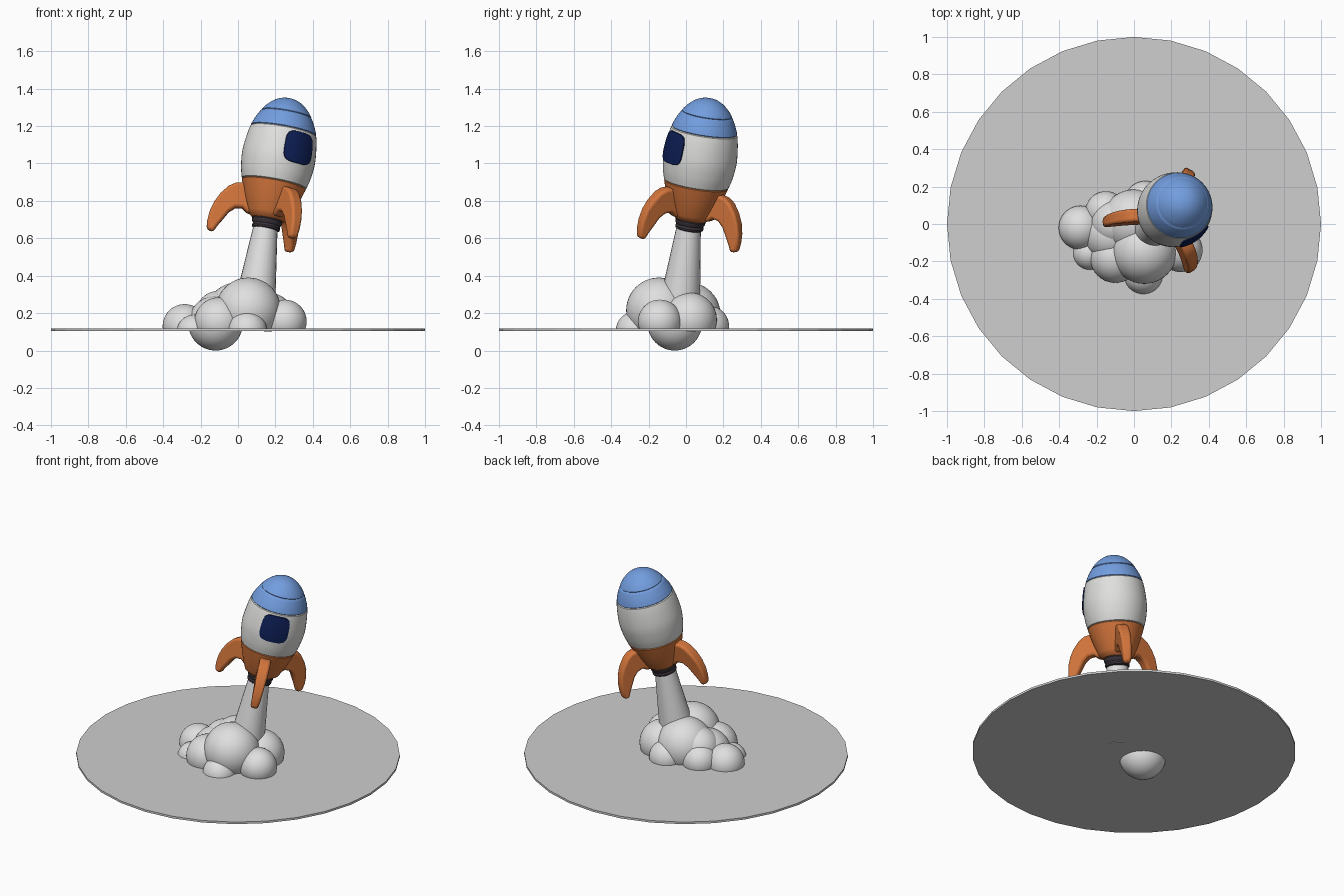
import bpy, bmesh, math
from mathutils import Matrix, Vector

if "Cube" in bpy.data.objects:
    bpy.data.objects.remove(bpy.data.objects["Cube"])


def material(name, rgb):
    m = bpy.data.materials.new(name)
    m.diffuse_color = (*rgb, 1)
    m.use_nodes = True
    m.node_tree.nodes["Principled BSDF"].inputs["Base Color"].default_value = m.diffuse_color
    return m


WHITE = material("hull_white", (0.74, 0.74, 0.73))
BLUE = material("nose_blue", (0.17, 0.34, 0.74))
ORANGE = material("fin_orange", (0.66, 0.18, 0.045))
DARK = material("nozzle_dark", (0.045, 0.035, 0.045))
NAVY = material("window_navy", (0.004, 0.013, 0.09))
SMOKE = material("smoke_white", (0.74, 0.74, 0.74))
GREY = material("base_grey", (0.62, 0.62, 0.62))

# Tilted rocket frame: origin at the nozzle, local z along the rocket
zax = Vector((0.18, 0.155, 1)).normalized()
yax = zax.cross(Vector((1, 0, 0))).normalized()
xax = yax.cross(zax)
FRAME = Matrix((xax, yax, zax)).transposed().to_4x4()
FRAME.translation = (0.152, 0.02, 0.67)


def finish(name, bm, mats, matrix=Matrix(), angle=35):
    bmesh.ops.recalc_face_normals(bm, faces=bm.faces[:])
    mesh = bpy.data.meshes.new(name)
    bm.to_mesh(mesh)
    bm.free()
    for m in mats:
        mesh.materials.append(m)
    ob = bpy.data.objects.new(name, mesh)
    bpy.context.collection.objects.link(ob)
    ob.matrix_world = matrix
    bpy.ops.object.select_all(action='DESELECT')
    ob.select_set(True)
    bpy.context.view_layer.objects.active = ob
    bpy.ops.object.shade_smooth_by_angle(angle=math.radians(angle))
    return ob


def lathe(profile, sides=48):
    """Spin (radius, height) points round z."""
    bm = bmesh.new()
    vs = [bm.verts.new((r, 0, h)) for r, h in profile]
    es = [bm.edges.new(p) for p in zip(vs, vs[1:])]
    bmesh.ops.spin(bm, geom=vs + es, axis=(0, 0, 1), cent=(0, 0, 0),
                   angle=math.tau, steps=sides)
    bmesh.ops.remove_doubles(bm, verts=bm.verts[:], dist=0.0005)
    return bm


def curve(pts, steps=5):
    """Smooth curve through the inner points of a list."""
    pts = [Vector(p) for p in pts]
    out = []
    for a, b, c, d in zip(pts, pts[1:], pts[2:], pts[3:]):
        for i in range(steps):
            t = i / steps
            out.append(0.5 * (2 * b + (c - a) * t + (2 * a - 5 * b + 4 * c - d) * t * t
                              + (3 * b - a - 3 * c + d) * t ** 3))
    return out + [pts[-2]]


# Hull: orange tail, white cabin, blue nose, with fine seam grooves
hull = curve([(0.08, 0.0), (0.108, 0.05), (0.142, 0.13), (0.174, 0.228), (0.191, 0.30),
              (0.197, 0.39), (0.178, 0.52), (0.137, 0.61), (0.095, 0.66), (0.05, 0.688),
              (0, 0.697), (-0.05, 0.688)])


def hull_radius(h):
    for a, b in zip(hull, hull[1:]):
        if a.y <= h <= b.y:
            return a.x + (b.x - a.x) * (h - a.y) / (b.y - a.y)
    return 0


SEAMS = (0.228, 0.52, 0.61)
profile = [(p.x, p.y) for p in hull if all(abs(p.y - s) > 0.005 for s in SEAMS)]
for s in SEAMS:
    profile += [(hull_radius(s - 0.004), s - 0.004), (hull_radius(s) - 0.005, s),
                (hull_radius(s + 0.004), s + 0.004)]
profile = [(0, 0.03), (0.085, 0.032)] + sorted(profile, key=lambda p: p[1])
bm = lathe(profile)
for f in bm.faces:
    h = f.calc_center_median().z
    f.material_index = 0 if h < SEAMS[0] else 1 if h < SEAMS[1] else 2
finish("rocket_hull", bm, [ORANGE, WHITE, BLUE], FRAME)

# Nozzle collar
finish("nozzle", lathe([(0, -0.026), (0.062, -0.026), (0.074, -0.02), (0.077, -0.01),
                        (0.073, 0.002), (0.08, 0.012), (0.082, 0.026), (0.076, 0.036),
                        (0, 0.036)]), [DARK], FRAME)

# Window: thin rounded-square plate that follows the hull
bm = bmesh.new()


def window_point(u, v, lift):
    a, h = math.radians(-56) + 0.47 * u, 0.42 + 0.087 * v
    r = hull_radius(h) + lift
    return bm.verts.new((r * math.cos(a), r * math.sin(a), h))


rings, N = [], 48
for k, lift in ((0.25, 0.006), (0.5, 0.006), (0.75, 0.006), (0.97, 0.006), (1, -0.003)):
    ring = []
    for i in range(N):
        c, s = math.cos(math.tau * i / N), math.sin(math.tau * i / N)
        q = k / (c ** 4 + s ** 4) ** 0.25
        ring.append(window_point(q * c, q * s, lift))
    rings.append(ring)
mid = window_point(0, 0, 0.006)
for i in range(N):
    j = (i + 1) % N
    bm.faces.new((mid, rings[0][i], rings[0][j]))
    for a, b in zip(rings, rings[1:]):
        bm.faces.new((a[i], b[i], b[j], a[j]))
finish("window", bm, [NAVY], FRAME)

# Three curved fins, one outline turned round the rocket
OUTLINE = [(0.10, 0.19), (0.16, 0.203), (0.20, 0.195), (0.235, 0.172), (0.272, 0.125),
           (0.297, 0.075), (0.312, 0.02), (0.316, -0.03), (0.312, -0.078), (0.275, -0.088),
           (0.258, -0.05), (0.235, -0.01), (0.21, 0.035), (0.18, 0.062), (0.145, 0.068),
           (0.11, 0.042), (0.08, 0.05)]
THICK = 0.07
for n, deg in (("left", 182), ("back", 62), ("front", -58)):
    bm = bmesh.new()
    face = bm.faces.new([bm.verts.new((r, -THICK / 2, h)) for r, h in OUTLINE])
    ext = bmesh.ops.extrude_face_region(bm, geom=[face])
    bmesh.ops.translate(bm, vec=(0, THICK, 0),
                        verts=[v for v in ext["geom"] if isinstance(v, bmesh.types.BMVert)])
    for v in bm.verts:  # thinner toward the tip
        v.co.y *= 1 - 0.35 * max(0, (0.06 - v.co.z) / 0.15)
    fin = finish(n + "_fin", bm, [ORANGE],
                 FRAME @ Matrix.Rotation(math.radians(deg), 4, 'Z'), 40)
    bev = fin.modifiers.new("round", 'BEVEL')
    bev.width, bev.segments, bev.limit_method = 0.016, 3, 'ANGLE'
    bev.angle_limit = math.radians(50)

# Exhaust column, widening down into the smoke
bm = bmesh.new()
top, bottom = Vector((0.146, 0.014, 0.65)), Vector((0.075, -0.047, 0.13))
loops = [[bm.verts.new(c + r * (xax * math.cos(math.tau * i / 24) + yax * math.sin(math.tau * i / 24)))
          for i in range(24)] for c, r in ((top, 0.066), (bottom, 0.122))]
for i in range(24):
    j = (i + 1) % 24
    bm.faces.new((loops[0][i], loops[0][j], loops[1][j], loops[1][i]))
for loop in loops:
    bm.faces.new(loop)
finish("exhaust_column", bm, [SMOKE])

# Smoke puffs (x, y, z, radius), cut flat at the base; one pokes through below
PUFFS = [(-0.12, -0.06, 0.146, 0.146), (0.055, -0.145, 0.215, 0.175), (0, 0.01, 0.19, 0.175),
         (-0.10, -0.18, 0.15, 0.135), (-0.10, 0, 0.19, 0.13), (-0.285, -0.02, 0.13, 0.118),
         (-0.15, 0.065, 0.14, 0.11), (-0.235, -0.155, 0.10, 0.092), (0.05, -0.27, 0.105, 0.105),
         (0.25, -0.14, 0.155, 0.117), (0.16, 0.02, 0.165, 0.145), (0.06, 0.12, 0.13, 0.11)]
for n, (x, y, z, r) in enumerate(PUFFS):
    bm = bmesh.new()
    bmesh.ops.create_uvsphere(bm, u_segments=40, v_segments=24, radius=r)
    bmesh.ops.translate(bm, verts=bm.verts[:], vec=(x, y, z))
    if n:
        bmesh.ops.bisect_plane(bm, geom=bm.verts[:] + bm.edges[:] + bm.faces[:],
                               plane_co=(0, 0, 0.112), plane_no=(0, 0, 1), clear_inner=True)
    finish(f"smoke_puff_{n + 1}", bm, [SMOKE])

# Flat round base
bm = bmesh.new()
bmesh.ops.create_cone(bm, cap_ends=True, segments=32, radius1=1, radius2=1, depth=0.014)
finish("base_disc", bm, [GREY], Matrix.Translation((0, 0, 0.112)), 5)
